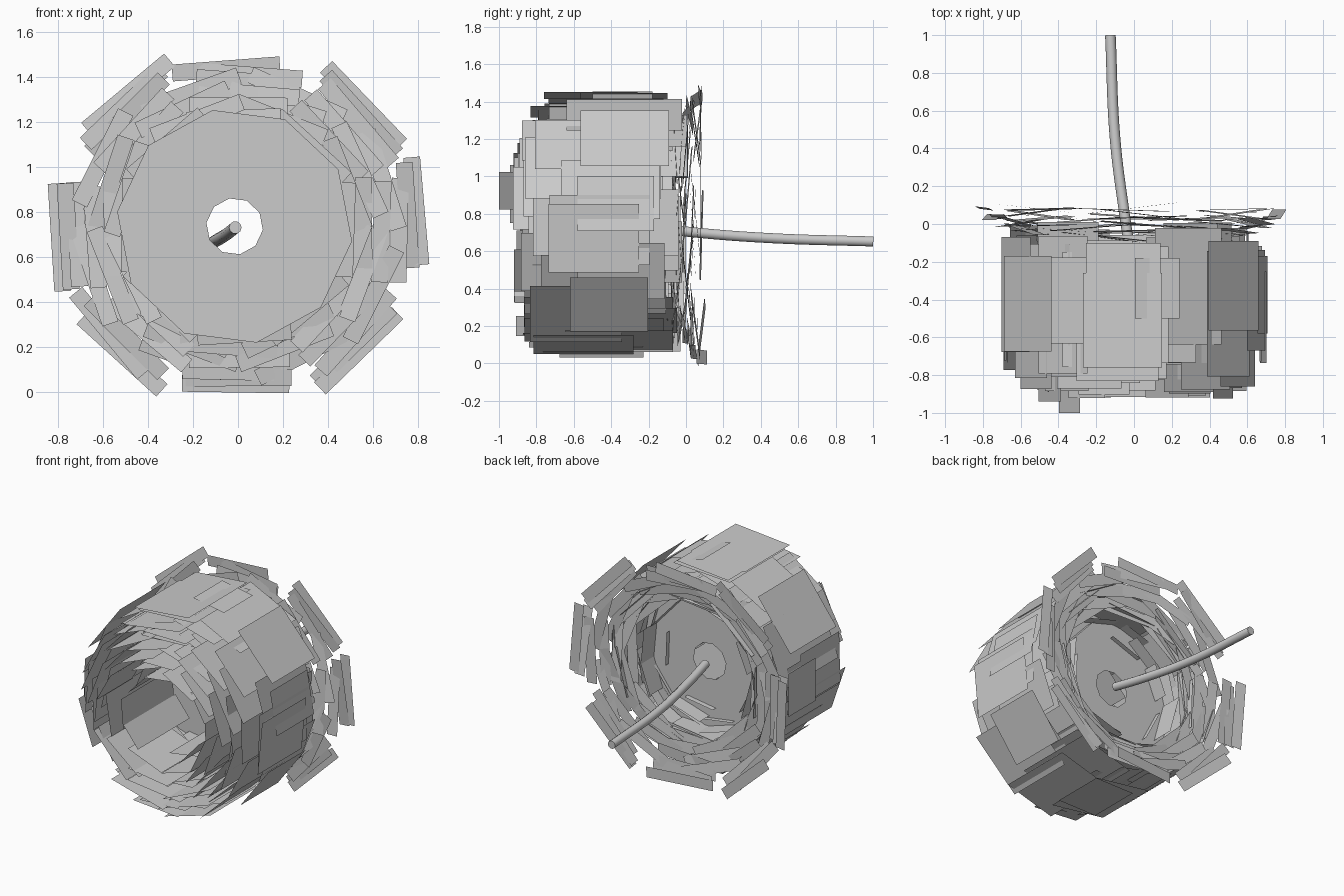
import bpy, math, random
from mathutils import Vector

if "Cube" in bpy.data.objects:
    bpy.data.objects.remove(bpy.data.objects["Cube"])

random.seed(5)
CZ = 0.735                      # height of the flower axis (runs along y)
N = 8                           # petals per ring
Y = Vector((0, 1, 0))
CENTRE = Vector((0, 0, CZ))


def mesh_object(name, quads):
    verts, faces = [], []
    for q in quads:
        faces.append(tuple(range(len(verts), len(verts) + 4)))
        verts += [tuple(v) for v in q]
    me = bpy.data.meshes.new(name)
    me.from_pydata(verts, [], faces)
    ob = bpy.data.objects.new(name, me)
    bpy.context.collection.objects.link(ob)
    return ob


def rect(c, u, v, w, h):
    """Flat rectangle around c, w wide along u and h long along v."""
    u, v = u * w / 2, v * h / 2
    return [c - u - v, c + u - v, c + u + v, c - u + v]


def axes(a):
    return Vector((math.cos(a), 0, math.sin(a))), Vector((-math.sin(a), 0, math.cos(a)))


def lerp(table, x):
    for (x0, y0), (x1, y1) in zip(table, table[1:]):
        if x <= x1:
            return y0 + (y1 - y0) * (x - x0) / (x1 - x0)
    return table[-1][1]


# cup petals: nested rings of flat rectangles lying along the axis
FRONT = [(0.28, -0.9), (0.45, -0.95), (0.56, -0.91), (0.66, -0.84), (0.72, -0.66)]
BACK = [(0.28, -0.22), (0.42, -0.06), (0.5, 0.02), (0.64, 0.03), (0.72, -0.1)]
cup = []
RINGS = 15
for k in range(RINGS):
    r0 = 0.29 + 0.405 * (k / (RINGS - 1)) ** 0.7
    for i in range(N):
        a = 2 * math.pi * (i + 0.5 * (k % 2) + random.uniform(-0.2, 0.2)) / N
        r = r0 + random.uniform(-0.018, 0.018)
        rad, tan = axes(a)
        f, b = lerp(FRONT, r), lerp(BACK, r)
        length = (b - f) * random.uniform(0.55, 0.9)
        yc = random.uniform(f + length / 2, b - length / 2)
        width = min(0.42, r * 0.8) * random.uniform(0.75, 1.05)
        cup.append(rect(CENTRE + rad * r + Y * yc, tan, Y, width, length))
# outermost petals that set the front, top, bottom and side limits
for deg, r, y0, y1, w in ((151, 0.39, -1.0, -0.6, 0.23), (80, 0.71, -0.5, -0.18, 0.24),
                          (-90, 0.735, -0.56, -0.19, 0.3), (180, 0.72, -0.4, -0.1, 0.3),
                          (10, 0.69, -0.58, -0.17, 0.3), (95, 0.7, -0.76, -0.26, 0.42)):
    rad, tan = axes(math.radians(deg))
    cup.append(rect(CENTRE + rad * r + Y * (y0 + y1) / 2, tan, Y, w, y1 - y0))
mesh_object("cup_petals", cup)

# flared rim petals: narrow strips facing the back, stepping outwards and back
rim = []
ROWS = 9
for k in range(ROWS):
    t = k / (ROWS - 1)
    for i in range(N):
        a = 2 * math.pi * (i + random.uniform(-0.12, 0.12)) / N
        if t < 0.7 and k % 2:
            a += math.pi / N
        rad, tan = axes(a)
        r = 0.48 + 0.315 * t * (1 - 0.3 * math.sin(a) ** 4)
        yc = -0.08 + 0.15 * t + random.uniform(-0.015, 0.015)
        u = (tan + Y * random.uniform(-0.12, 0.12)).normalized()
        v = (rad + Y * random.uniform(-0.05, 0.12)).normalized()
        rim.append(rect(CENTRE + rad * r + Y * yc, u, v, 0.42 + 0.06 * t, 0.075))
mesh_object("rim_petals", rim)

# inner floor: ten flat petals leaving a ten-sided hole
floor = []
for i in range(10):
    rad, tan = axes(2 * math.pi * (i + 0.3) / 10)
    c = CENTRE + Vector((-0.015, -0.24, 0))
    k = tan * math.tan(math.pi / 10)
    r0, r1 = 0.12, 0.5
    floor.append([c + (rad - k) * r0, c + (rad + k) * r0, c + (rad + k) * r1, c + (rad - k) * r1])
mesh_object("floor_petals", floor)

# curved stem
cu = bpy.data.curves.new("stem", 'CURVE')
cu.dimensions = '3D'
cu.bevel_depth = 0.028
cu.bevel_resolution = 3
cu.use_fill_caps = True
cu.resolution_u = 8
sp = cu.splines.new('BEZIER')
path = [(-0.012, -0.2, 0.73), (-0.05, 0.05, 0.70), (-0.1, 0.45, 0.67), (-0.125, 1.0, 0.652)]
sp.bezier_points.add(len(path) - 1)
for bp, p in zip(sp.bezier_points, path):
    bp.co = p
    bp.handle_left_type = bp.handle_right_type = 'AUTO'
stem = bpy.data.objects.new("stem", cu)
bpy.context.collection.objects.link(stem)
